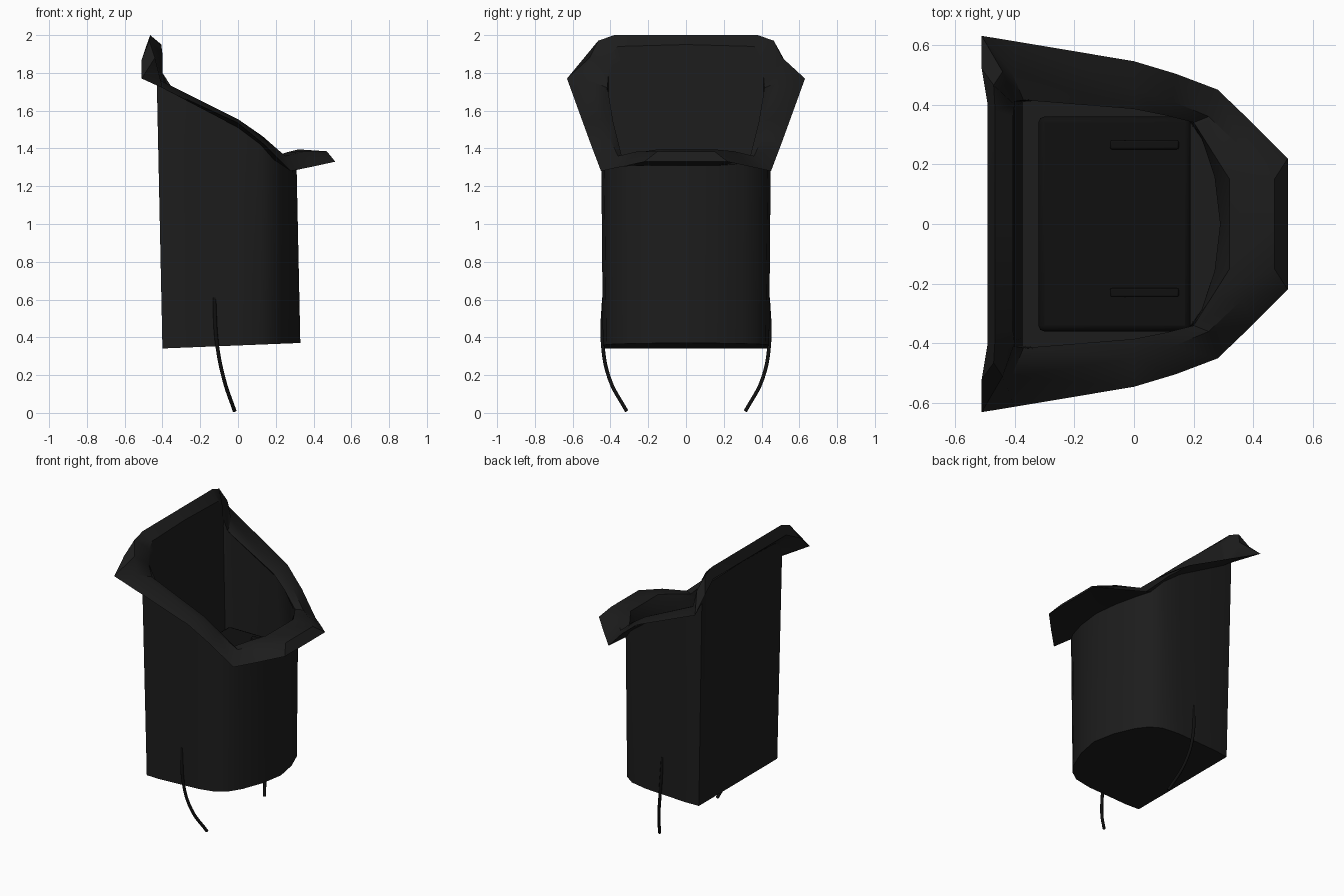
import bpy, bmesh
from mathutils import Vector

if "Cube" in bpy.data.objects:
    bpy.data.objects.remove(bpy.data.objects["Cube"])


def material(name, v):
    m = bpy.data.materials.new(name)
    m.diffuse_color = (v, v, v, 1)
    m.use_nodes = True
    m.node_tree.nodes["Principled BSDF"].inputs["Base Color"].default_value = m.diffuse_color
    return m


FABRIC = material("black_fabric", 0.012)
DARK = material("dark_lining", 0.005)


def finish(ob, mat, angle=0.6):
    ob.data.materials.append(mat)
    bpy.ops.object.select_all(action='DESELECT')
    ob.select_set(True)
    bpy.context.view_layer.objects.active = ob
    bpy.ops.object.shade_smooth_by_angle(angle=angle)


def loft(name, halves, mat):
    """Skin closed rings; each half ring runs back centre to front centre."""
    bm = bmesh.new()
    rings = []
    for h in halves:
        pts = h + [(x, -y, z) for x, y, z in h[-2:0:-1]]
        rings.append([bm.verts.new(p) for p in pts])
    n = len(rings[0])
    for a, b in zip(rings, rings[1:]):
        for i in range(n):
            j = (i + 1) % n
            bm.faces.new((a[i], a[j], b[j], b[i]))
    bm.faces.new(rings[0])
    bm.faces.new(rings[-1])
    bmesh.ops.recalc_face_normals(bm, faces=bm.faces)
    me = bpy.data.meshes.new(name)
    bm.to_mesh(me)
    bm.free()
    ob = bpy.data.objects.new(name, me)
    bpy.context.collection.objects.link(ob)
    finish(ob, mat)


def box(name, lo, hi, mat, bevel=0.0):
    lo, hi = Vector(lo), Vector(hi)
    bpy.ops.mesh.primitive_cube_add(size=1, location=(lo + hi) / 2)
    ob = bpy.context.object
    ob.name = name
    ob.scale = hi - lo
    bpy.ops.object.transform_apply(location=False, rotation=False, scale=True)
    if bevel:
        b = ob.modifiers.new("bevel", 'BEVEL')
        b.width, b.segments = bevel, 2
    finish(ob, mat)


def cord(name, pts, radius, mat):
    cu = bpy.data.curves.new(name, 'CURVE')
    cu.dimensions = '3D'
    cu.bevel_depth = radius
    cu.bevel_resolution = 2
    cu.use_fill_caps = True
    cu.resolution_u = 6
    sp = cu.splines.new('BEZIER')
    sp.bezier_points.add(len(pts) - 1)
    for bp, p in zip(sp.bezier_points, pts):
        bp.co = p
        bp.handle_left_type = bp.handle_right_type = 'AUTO'
    ob = bpy.data.objects.new(name, cu)
    bpy.context.collection.objects.link(ob)
    cu.materials.append(mat)


# Plan of the pouch wall, back centre to front centre
plan = [(-.40, 0), (-.40, .34), (-.40, .40), (-.40, .43), (-.3, .44), (0, .44), (.12, .422),
        (.19, .375), (.243, .30), (.30, .16), (.33, 0)]
bottom = [(x, y, .357 + .04 * x) for x, y in plan]
floor = [(x * .93, y * .95, .38) for x, y in plan]

# Top of the outer wall, rim edge, rim crest and mouth
neck = [(-.43, 0, 1.88), (-.43, .36, 1.87), (-.43, .42, 1.83), (-.43, .44, 1.76), (-.36, .45, 1.71),
        (0, .45, 1.51), (.12, .435, 1.42), (.19, .39, 1.34), (.243, .31, 1.32), (.29, .17, 1.31), (.31, 0, 1.31)]
outer = [(-.49, 0, 1.93), (-.49, .40, 1.93), (-.51, .52, 1.87), (-.51, .63, 1.77), (-.40, .612, 1.72),
         (0, .545, 1.535), (.14, .503, 1.42), (.28, .45, 1.28), (.40, .335, 1.305), (.515, .22, 1.33), (.515, 0, 1.33)]
crest = [(-.465, 0, 2.0), (-.465, .38, 2.0), (-.47, .465, 1.97), (-.44, .51, 1.88), (-.41, .51, 1.76),
         (0, .45, 1.555), (.13, .41, 1.465), (.25, .36, 1.36), (.36, .255, 1.385), (.47, .15, 1.385), (.47, 0, 1.385)]
inner = [(-.405, 0, 1.95), (-.405, .36, 1.94), (-.40, .40, 1.90), (-.40, .41, 1.80), (-.37, .415, 1.72),
         (0, .385, 1.54), (.10, .365, 1.46), (.2, .34, 1.36), (.26, .245, 1.38), (.32, .15, 1.395), (.32, 0, 1.395)]
throat = [(x * .93, y * .93, z - .01) for x, y, z in neck]
loft("pouch", [bottom, neck, outer, crest, inner, throat, floor], FABRIC)

# Inner liner block with its seam and two straps
box("liner_block", (-.32, -.36, .42), (.19, .36, 1.10), DARK, .02)
box("liner_seam", (-.034, -.34, 1.095), (-.026, .34, 1.104), DARK)
for y in (.265, -.23):
    box("liner_strap", (-.08, y - .015, 1.09), (.15, y + .015, 1.125), DARK, .006)

# Hanging cords on both sides
for s in (1, -1):
    cord("side_cord", [(-.125, s * .435, .61), (-.113, s * .442, .38),
                       (-.075, s * .405, .18), (-.018, s * .315, .01)], .01, DARK)
